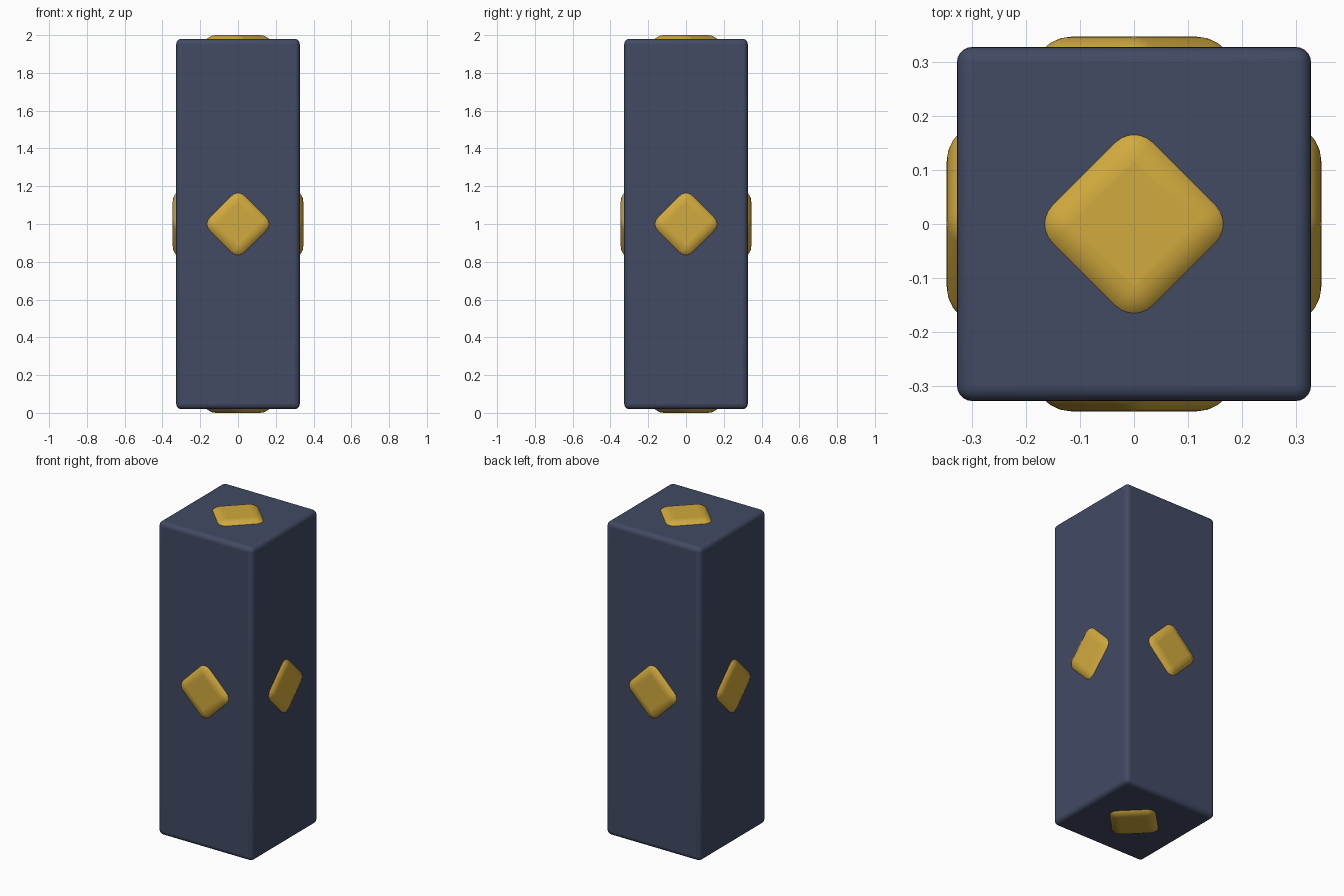
import bpy, bmesh, math
from mathutils import Matrix, Vector

if "Cube" in bpy.data.objects:
    bpy.data.objects.remove(bpy.data.objects["Cube"])


def material(name, rgb):
    m = bpy.data.materials.new(name)
    m.diffuse_color = (*rgb, 1)
    m.use_nodes = True
    m.node_tree.nodes["Principled BSDF"].inputs["Base Color"].default_value = m.diffuse_color
    return m


navy = material("navy blue", (0.054, 0.069, 0.127))
gold = material("gold yellow", (0.64, 0.40, 0.047))


def rounded_box(name, size, radius, segments, mat, matrix):
    """Box with all edges rounded, placed by a matrix."""
    bm = bmesh.new()
    bmesh.ops.create_cube(bm, size=1)
    bmesh.ops.scale(bm, vec=size, verts=bm.verts)
    bmesh.ops.bevel(bm, geom=bm.edges[:], offset=radius, offset_type='OFFSET',
                    segments=segments, profile=0.5, affect='EDGES')
    bm.transform(matrix)
    # smooth the rounded edges, keep the six big faces flat
    big = sorted(bm.faces, key=lambda f: -f.calc_area())[:6]
    for f in bm.faces:
        f.smooth = f not in big
    mesh = bpy.data.meshes.new(name)
    bm.to_mesh(mesh)
    bm.free()
    mesh.materials.append(mat)
    ob = bpy.data.objects.new(name, mesh)
    bpy.context.collection.objects.link(ob)
    return ob


HALF = Vector((0.327, 0.327, 0.98))   # half size of the pillar
OUT = 0.019                           # how far the studs stand out
DEPTH = 0.16
center = Vector((0, 0, 1))

# tall square pillar
rounded_box("pillar_body", HALF * 2, 0.028, 5, navy, Matrix.Translation(center))

# one pillow-shaped diamond stud in the middle of each of the six faces
studs = {
    "front_stud": (0, -1, 0), "back_stud": (0, 1, 0),
    "left_stud": (-1, 0, 0), "right_stud": (1, 0, 0),
    "top_stud": (0, 0, 1), "bottom_stud": (0, 0, -1),
}
for name, d in studs.items():
    d = Vector(d)
    reach = abs(d.dot(HALF)) + (0.02 if d.z else OUT) - DEPTH / 2
    turn = d.to_track_quat('Z', 'Y').to_matrix().to_4x4()
    mat = Matrix.Translation(center + d * reach) @ turn @ Matrix.Rotation(math.pi / 4, 4, 'Z')
    rounded_box(name, (0.304, 0.304, DEPTH), 0.07, 8, gold, mat)
